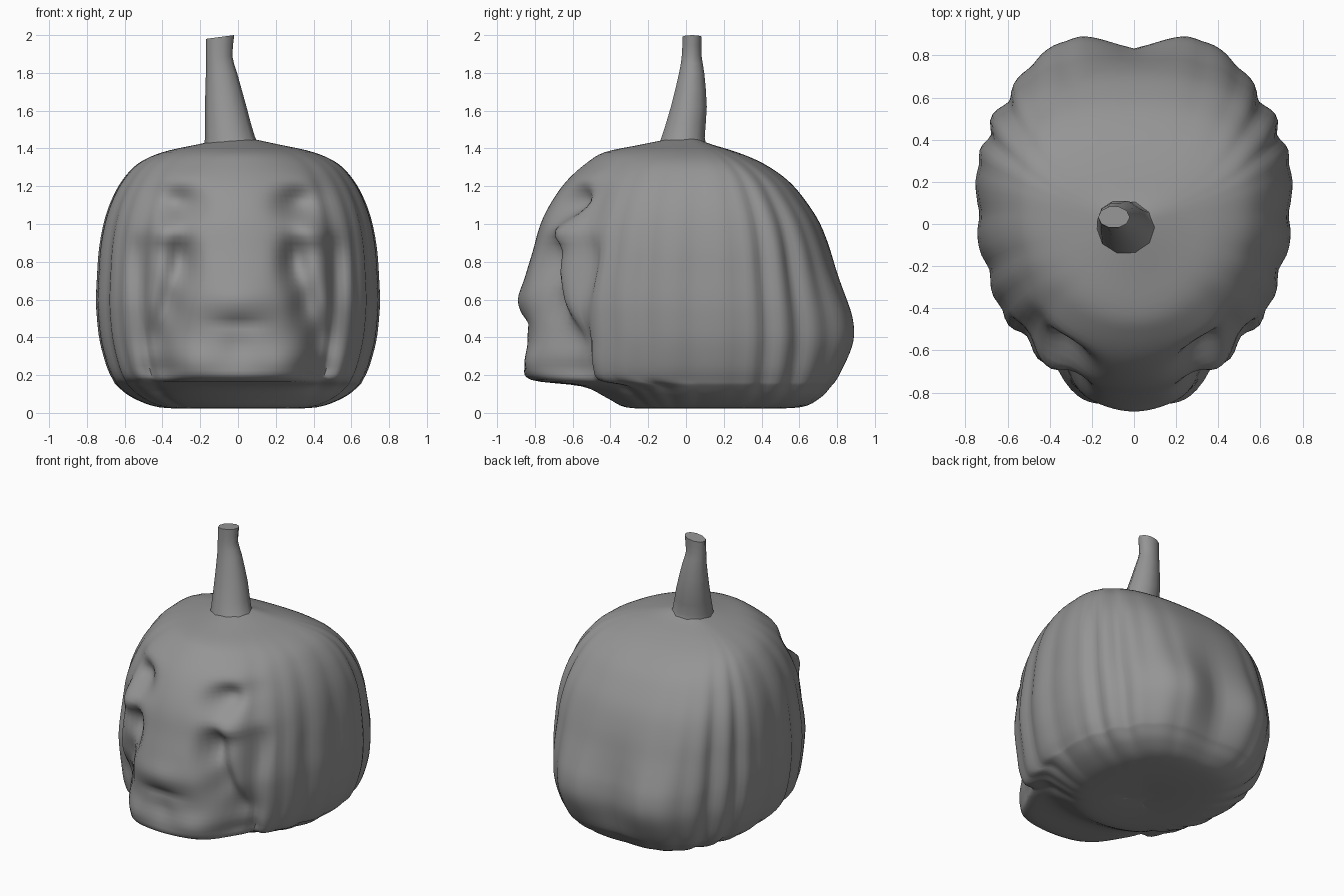
import bpy, bmesh
from math import sin, cos, pi, exp, radians

if "Cube" in bpy.data.objects:
    bpy.data.objects.remove(bpy.data.objects["Cube"])

GREY = bpy.data.materials.new("dark_grey")
GREY.diffuse_color = (0.3, 0.3, 0.3, 1)
GREY.use_nodes = True
GREY.node_tree.nodes["Principled BSDF"].inputs["Base Color"].default_value = GREY.diffuse_color


def catmull(rows, sub):
    """Smooth interpolation through rows of numbers."""
    out = []
    for i in range(len(rows) - 1):
        p0, p1 = rows[max(i - 1, 0)], rows[i]
        p2, p3 = rows[i + 1], rows[min(i + 2, len(rows) - 1)]
        for k in range(sub):
            t = k / sub
            out.append([0.5 * (2 * b + (c - a) * t + (2 * a - 5 * b + 4 * c - d) * t * t
                               + (3 * b - a - 3 * c + d) * t ** 3)
                        for a, b, c, d in zip(p0, p1, p2, p3)])
    out.append(list(rows[-1]))
    return out


def loft(name, rings, angle):
    """Skin closed rings of points and cap both ends."""
    bm = bmesh.new()
    vs = [[bm.verts.new(p) for p in r] for r in rings]
    n = len(vs[0])
    for a, b in zip(vs, vs[1:]):
        for i in range(n):
            j = (i + 1) % n
            bm.faces.new((a[i], a[j], b[j], b[i]))
    bm.faces.new(vs[0])
    bm.faces.new(vs[-1])
    bmesh.ops.recalc_face_normals(bm, faces=bm.faces)
    me = bpy.data.meshes.new(name)
    bm.to_mesh(me)
    bm.free()
    me.materials.append(GREY)
    ob = bpy.data.objects.new(name, me)
    bpy.context.collection.objects.link(ob)
    bpy.context.view_layer.objects.active = ob
    ob.select_set(True)
    bpy.ops.object.shade_smooth_by_angle(angle=radians(angle))
    ob.select_set(False)
    return ob


def bell(v, centre, width):
    return exp(-((v - centre) / width) ** 2)


# Body levels: height, half width, front y, back y
LEVELS = [(0.04, 0.05, 0.05, 0.15), (0.025, 0.22, -0.16, 0.36), (0.03, 0.42, -0.32, 0.60),
          (0.08, 0.56, -0.42, 0.70), (0.14, 0.64, -0.55, 0.745), (0.175, 0.665, -0.82, 0.765),
          (0.25, 0.70, -0.86, 0.785), (0.38, 0.735, -0.85, 0.81), (0.50, 0.75, -0.86, 0.81),
          (0.60, 0.755, -0.865, 0.80), (0.72, 0.75, -0.85, 0.785), (0.86, 0.74, -0.81, 0.76),
          (1.00, 0.715, -0.77, 0.71), (1.12, 0.675, -0.71, 0.635), (1.23, 0.615, -0.63, 0.54),
          (1.32, 0.53, -0.53, 0.41), (1.38, 0.40, -0.43, 0.27), (1.42, 0.22, -0.24, 0.14),
          (1.45, 0.08, -0.09, 0.06)]
# Rib grooves: angle from the back, angular width, depth
GROOVES = [(20, 4, 0.01), (36, 4, 0.012), (52, 5, 0.04), (68, 4, 0.035), (80, 3, 0.01),
           (93, 4, 0.02), (110, 4, 0.025), (122, 3, 0.015), (135, 5, 0.035)]
# Face dents (+) and bulges (-): x, z, x size, z size, depth
FACE = [(0.31, 1.11, 0.10, 0.08, 0.11), (0.36, 1.24, 0.14, 0.05, -0.02),
        (0.40, 0.95, 0.12, 0.06, -0.05), (0.30, 0.80, 0.07, 0.13, 0.13),
        (0.36, 0.58, 0.07, 0.14, 0.11), (0.43, 0.38, 0.065, 0.14, 0.12),
        (0.41, 0.22, 0.08, 0.07, 0.08), (0.53, 0.75, 0.05, 0.18, 0.04),
        (0.0, 0.47, 0.14, 0.035, 0.025), (0.0, 0.60, 0.20, 0.08, -0.025),
        (0.0, 0.36, 0.08, 0.09, 0.025), (0.24, 0.27, 0.11, 0.10, -0.03)]


def body_ring(z, w, f, b, n=144):
    fade = min(1, w / 0.6)
    mid = 0.1 * fade
    rib = fade * min(1, max(0, (1.5 - z) / 0.7))
    ring = []
    for i in range(n):
        a = 2 * pi * i / n
        e = 2 / 2.6 if cos(a) > 0 else 1
        s, c = sin(a), cos(a)
        x = w * abs(s) ** e * (1 if s >= 0 else -1)
        y = mid + abs(c) ** e * ((b - mid) if c >= 0 else (f - mid))
        # ribs
        deg = abs((a * 180 / pi + 180) % 360 - 180)
        k = 1 - rib * sum(d * bell(deg, g, gw) for g, gw, d in GROOVES) / 0.75
        x, y = x * k, mid + (y - mid) * k
        ax = abs(x)
        # two rear lobes
        if y > mid:
            y += min(1, (y - mid) / 0.4) * 0.1 * bell(ax, 0.3, 0.24) * bell(z, 0.42, 0.3)
        # carved face
        else:
            front = max(0, min(1, (-y - 0.2) / 0.2))
            y += front * sum(d * bell(ax, fx, sx) * bell(z, fz, sz)
                             for fx, fz, sx, sz, d in FACE)
        ring.append((x, y, z))
    return ring


loft("pumpkin_body", [body_ring(*r) for r in catmull(LEVELS, 4)], 60)

# Stem levels: height, min x, max x, min y, max y
STEM = [(1.40, -0.18, 0.13, -0.16, 0.12), (1.46, -0.175, 0.09, -0.135, 0.105),
        (1.62, -0.175, 0.045, -0.085, 0.115), (1.80, -0.17, -0.005, -0.04, 0.10),
        (1.89, -0.17, -0.03, -0.025, 0.085), (1.99, -0.17, -0.02, -0.02, 0.085)]


def stem_ring(z, x0, x1, y0, y1, n=10):
    cx, cy, rx, ry = (x0 + x1) / 2, (y0 + y1) / 2, (x1 - x0) / 2, (y1 - y0) / 2
    tilt = 0.01 if z > 1.95 else 0
    return [(cx + rx * cos(2 * pi * i / n), cy + ry * sin(2 * pi * i / n),
             z + tilt * cos(2 * pi * i / n)) for i in range(n)]


loft("stem", [stem_ring(*r) for r in catmull(STEM, 2)], 50)
